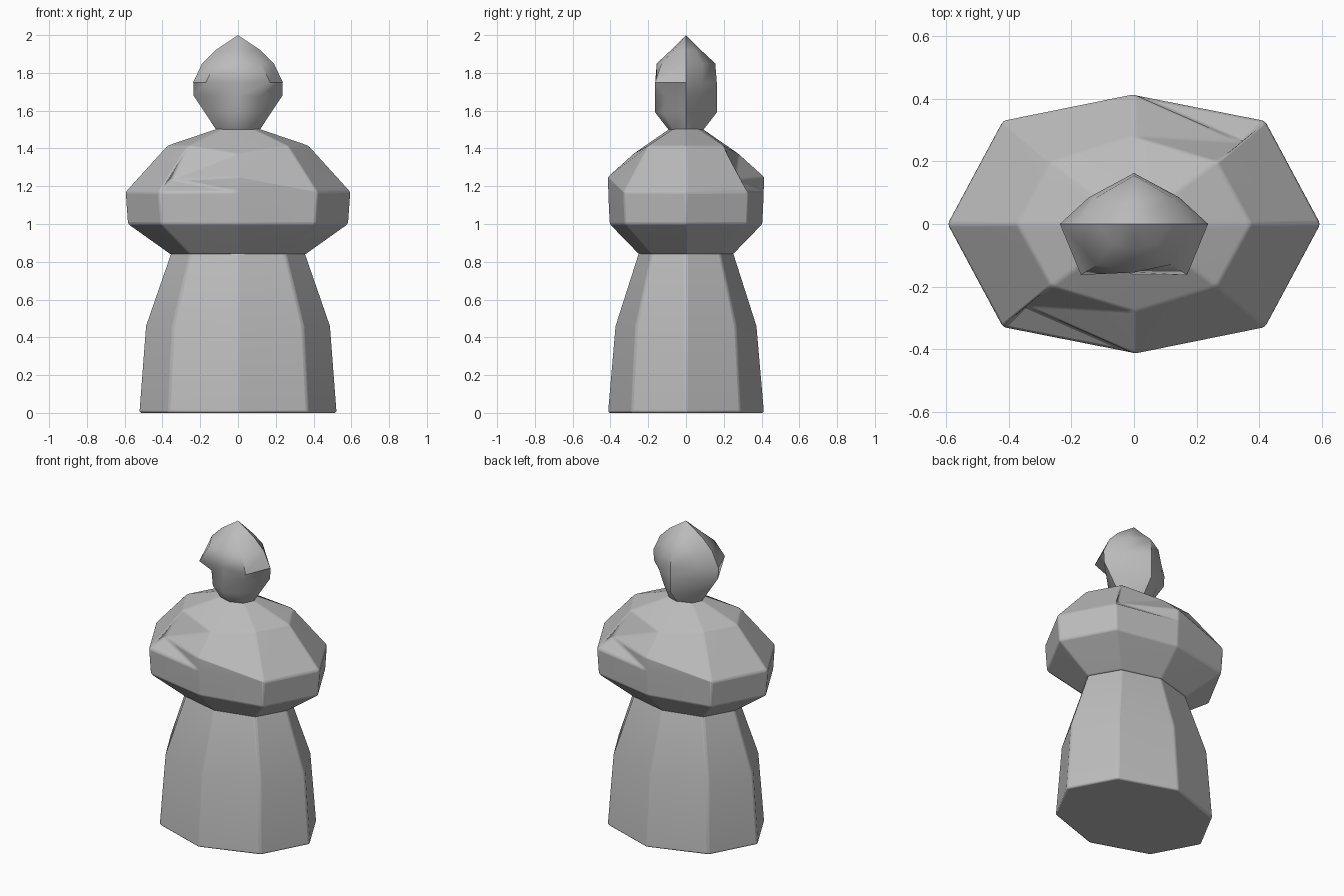
import bpy
import bmesh
import math

cube = bpy.data.objects.get("Cube")
if cube:
    bpy.data.objects.remove(cube)

# Single plain material
stone = bpy.data.materials.new("plain_grey")
stone.use_nodes = True
GREY = (0.5, 0.5, 0.5, 1)
stone.diffuse_color = GREY
stone.node_tree.nodes["Principled BSDF"].inputs["Base Color"].default_value = GREY


def octagon(z, front, fcx, fcy, side, bcx, bcy, back, mid_z=None):
    """Eight points starting at the front; mid_z lifts the front and back points."""
    m = z if mid_z is None else mid_z
    return [(0, -front, m), (fcx, -fcy, z), (side, 0, z), (bcx, bcy, z),
            (0, back, m), (-bcx, bcy, z), (-side, 0, z), (-fcx, -fcy, z)]


def even(z, side, depth, cx, cy, mid_z=None):
    return octagon(z, depth, cx, cy, side, cx, cy, depth, mid_z)


def loft(bm, rings, skip=()):
    """Join rings with quads; returns the vertex rings."""
    rows = [[bm.verts.new(p) for p in ring] for ring in rings]
    for r in range(len(rows) - 1):
        for i in range(8):
            if (r, i) not in skip:
                j = (i + 1) % 8
                bm.faces.new((rows[r][i], rows[r][j], rows[r + 1][j], rows[r + 1][i]))
    return rows


def finish(bm, name, bevel, angle):
    bmesh.ops.recalc_face_normals(bm, faces=bm.faces[:])
    mesh = bpy.data.meshes.new(name)
    bm.to_mesh(mesh)
    bm.free()
    mesh.materials.append(stone)
    obj = bpy.data.objects.new(name, mesh)
    bpy.context.collection.objects.link(obj)
    if bevel:
        mod = obj.modifiers.new("soft_edges", 'BEVEL')
        mod.width = bevel
        mod.segments = 2
        mod.limit_method = 'ANGLE'
        mod.angle_limit = math.radians(14)
    bpy.ops.object.select_all(action='DESELECT')
    obj.select_set(True)
    bpy.context.view_layer.objects.active = obj
    bpy.ops.object.shade_smooth_by_angle(angle=math.radians(angle))
    if bevel:
        mod = obj.modifiers.new("flat_panels", 'WEIGHTED_NORMAL')
        mod.keep_sharp = True
    return obj


# Skirt: closed, tapering octagon
bm = bmesh.new()
rows = loft(bm, [
    even(0, 0.525, 0.415, 0.37, 0.29),
    even(0.46, 0.49, 0.375, 0.345, 0.265),
    even(0.85, 0.355, 0.25, 0.25, 0.18),
])
bm.faces.new(rows[0])
bm.faces.new(rows[-1])
finish(bm, "skirt", 0.012, 40)

# Torso: wide band and shoulders, with a folded lip at front right and back left
bm = bmesh.new()
BAND, SHOULDER = 2, 3
FOLDS = ((0, 7, -1), (4, 3, 1))  # middle point, corner point, direction
skip = [(1, i) for i in (7, 0, 3, 4)] + [(BAND, 7), (BAND, 3)]
rows = loft(bm, [
    even(0.84, 0.36, 0.25, 0.255, 0.185),
    even(1.0, 0.585, 0.405, 0.41, 0.325),
    even(1.17, 0.597, 0.415, 0.42, 0.33, 1.25),
    even(1.415, 0.375, 0.28, 0.265, 0.2, 1.37),
    even(1.505, 0.11, 0.085, 0.078, 0.06),
], skip)
for mid, corner, d in FOLDS:
    low, band, top = rows[1], rows[BAND], rows[SHOULDER]
    lip = bm.verts.new((0, d * 0.413, 1.17))
    groove = bm.verts.new((d * 0.35, d * 0.26, 1.235))
    other = (mid + 1) % 8
    # Band panels on both sides of the lip
    bm.faces.new((low[corner], low[mid], lip, band[corner]))
    bm.faces.new((low[mid], low[other], band[other], lip))
    bm.faces.new((lip, band[other], band[mid]))
    # Fold running back into the shoulder
    loop = [band[corner], lip, band[mid], top[mid], top[corner]]
    for a, b in zip(loop, loop[1:] + loop[:1]):
        bm.faces.new((a, b, groove))
bm.faces.new(rows[0])
bm.faces.new(rows[-1])
finish(bm, "torso", 0.01, 40)

# Head: flat-fronted, with brow, sunken eyes, nose and chin
bm = bmesh.new()
rows = loft(bm, [
    octagon(1.49, 0.085, 0.08, 0.06, 0.11, 0.08, 0.06, 0.085),
    octagon(1.59, 0.163, 0.10, 0.12, 0.175, 0.11, 0.08, 0.163),
    octagon(1.68, 0.163, 0.12, 0.105, 0.235, 0.14, 0.085, 0.163),
    octagon(1.75, 0.155, 0.17, 0.163, 0.237, 0.145, 0.085, 0.163),
    octagon(1.85, 0.155, 0.12, 0.13, 0.19, 0.12, 0.085, 0.155),
    octagon(1.92, 0.08, 0.07, 0.065, 0.12, 0.07, 0.05, 0.08),
])
bm.faces.new(rows[0])
tip = bm.verts.new((0, 0, 2))
for i in range(8):
    bm.faces.new((rows[-1][i], rows[-1][(i + 1) % 8], tip))
finish(bm, "head", 0, 50)
